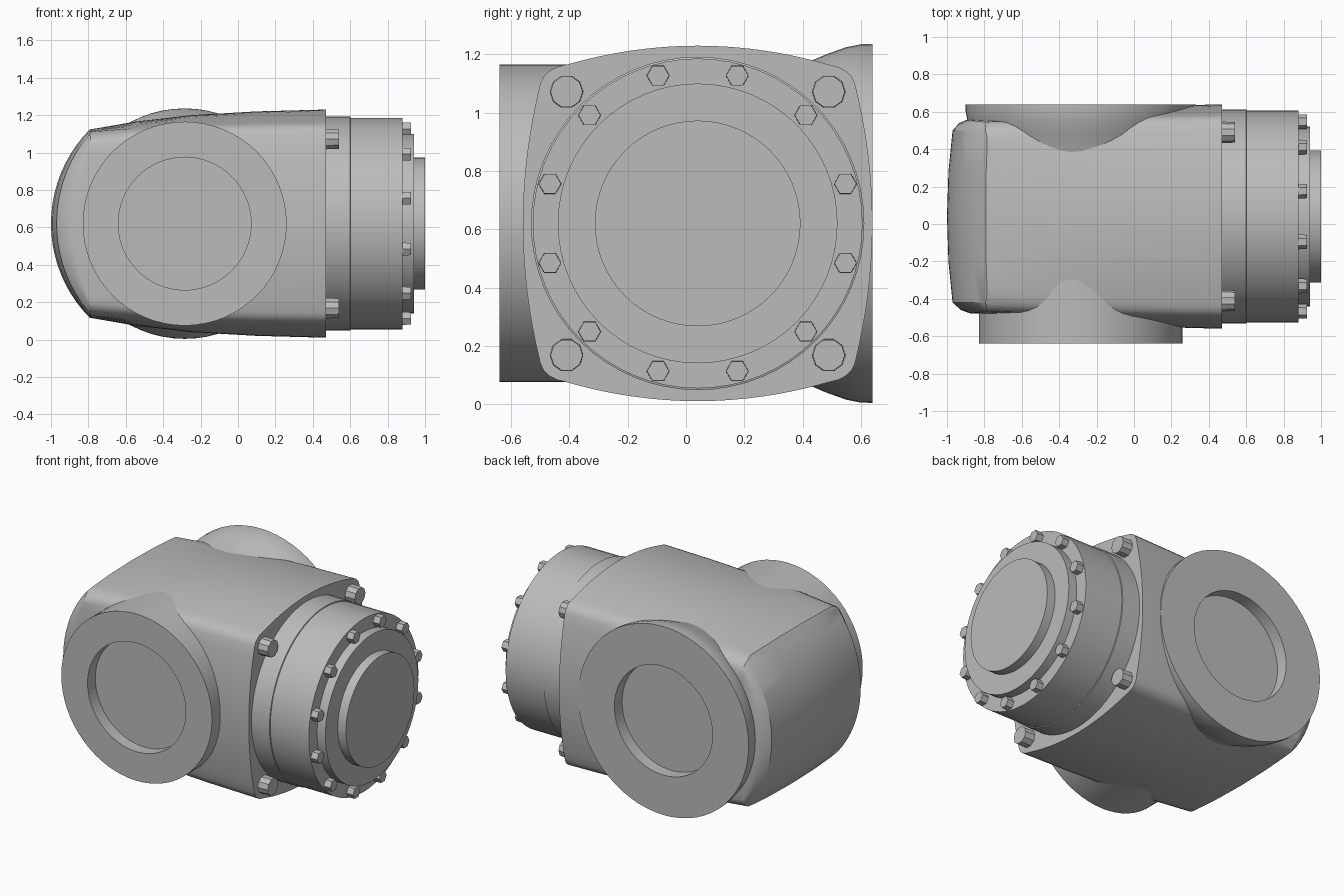
import bpy, bmesh, math
from mathutils import Vector

if "Cube" in bpy.data.objects:
    bpy.data.objects.remove(bpy.data.objects["Cube"], do_unlink=True)

grey = bpy.data.materials.new("cast_grey")
grey.use_nodes = True
COLOUR = (0.5, 0.5, 0.5, 1)
grey.diffuse_color = COLOUR
grey.node_tree.nodes["Principled BSDF"].inputs["Base Color"].default_value = COLOUR

AXIS_Y, AXIS_Z = 0.04, 0.62      # centre line of the body
PIPE_X = -0.285                  # centre of both side openings


def finish(name, bm, smooth=True):
    bmesh.ops.recalc_face_normals(bm, faces=bm.faces[:])
    mesh = bpy.data.meshes.new(name)
    bm.to_mesh(mesh)
    bm.free()
    mesh.materials.append(grey)
    ob = bpy.data.objects.new(name, mesh)
    bpy.context.collection.objects.link(ob)
    if smooth:
        smooth_object(ob)
    return ob


def activate(ob):
    bpy.ops.object.select_all(action='DESELECT')
    ob.select_set(True)
    bpy.context.view_layer.objects.active = ob


def smooth_object(ob):
    activate(ob)
    bpy.ops.object.shade_smooth_by_angle(angle=math.radians(30))


def lathe(name, profile, origin, direction, steps=64, smooth=True):
    """Spin (radius, height) points around an axis."""
    bm = bmesh.new()
    verts = [bm.verts.new((r, 0, h)) for r, h in profile]
    edges = [bm.edges.new(pair) for pair in zip(verts, verts[1:])]
    bmesh.ops.spin(bm, geom=verts + edges, cent=(0, 0, 0), axis=(0, 0, 1),
                   angle=math.tau, steps=steps)
    bmesh.ops.remove_doubles(bm, verts=bm.verts[:], dist=0.0001)
    rot = Vector(direction).to_track_quat('Z', 'Y').to_matrix().to_4x4()
    bm.transform(rot)
    bmesh.ops.translate(bm, verts=bm.verts[:], vec=origin)
    return finish(name, bm, smooth)


def loft(name, rings, smooth=True):
    bm = bmesh.new()
    rows = [[bm.verts.new(p) for p in ring] for ring in rings]
    n = len(rows[0])
    for a, b in zip(rows, rows[1:]):
        for i in range(n):
            j = (i + 1) % n
            bm.faces.new((a[i], a[j], b[j], b[i]))
    bm.faces.new(rows[0])
    bm.faces.new(rows[-1])
    return finish(name, bm, smooth)


def boolean(ob, cutter, operation):
    mod = ob.modifiers.new("cut", 'BOOLEAN')
    mod.operation, mod.object, mod.solver = operation, cutter, 'EXACT'
    activate(ob)
    bpy.ops.object.modifier_apply(modifier=mod.name)
    bpy.data.objects.remove(cutter, do_unlink=True)


def section(x, ys, zt, bulge_y, bulge_z):
    """Bulged square with rounded corners, at station x."""
    yc, zs = ys - 0.09, zt - 0.065
    side = [(ys + bulge_y * (1 - t * t), zs * t) for t in [i / 8 for i in range(9)]]
    corner = []
    for t in (0.25, 0.5, 0.75):
        a, b, c = (1 - t) ** 2, 2 * t * (1 - t), t * t
        corner.append((a * ys + b * (ys - 0.015) + c * yc,
                       a * zs + b * (zt - 0.012) + c * zt))
    top = [(yc * t, zt + bulge_z * (1 - t * t)) for t in [1 - i / 8 for i in range(9)]]
    quad = side + corner + top
    half = quad + [(-y, z) for y, z in reversed(quad[:-1])]
    loop = half + [(y, -z) for y, z in reversed(half[1:-1])]
    return [(x, AXIS_Y + y, AXIS_Z + z) for y, z in loop]


# Main housing, tapering towards its rounded end
body = loft("housing", [
    section(-1.1, 0.50, 0.485, 0.01, 0.005),
    section(-0.8, 0.505, 0.49, 0.015, 0.012),
    section(-0.55, 0.515, 0.51, 0.03, 0.035),
    section(-0.25, 0.525, 0.53, 0.045, 0.05),
    section(0.1, 0.535, 0.54, 0.055, 0.06),
    section(0.47, 0.54, 0.545, 0.06, 0.065)], smooth=False)

# Envelope that rounds off the closed end
envelope = []
for y, reach in ((-0.9, 0.5), (-0.5, 0.53), (-0.46, 0.64), (-0.42, 0.685), (-0.2, 0.707),
                 (0.04, 0.715), (0.28, 0.707), (0.5, 0.685), (0.54, 0.65), (0.59, 0.53), (0.9, 0.5)):
    arc = [math.pi / 2 + math.pi * i / 40 for i in range(41)]
    ring = [(PIPE_X + reach * math.cos(a), y, AXIS_Z + 0.715 * math.sin(a)) for a in arc]
    envelope.append(ring + [(1.2, y, AXIS_Z - 0.715), (1.2, y, AXIS_Z + 0.715)])
boolean(body, loft("end_envelope", envelope, smooth=False), 'INTERSECT')

# Side openings: plain pipe in front, flared flange behind
HOLE, FACE, FLOOR = 0.355, 0.64, 0.56
rim = [(HOLE, FACE), (HOLE, FLOOR), (0, FLOOR)]
openings = (("front_pipe", -1, [(0, 0.1), (0.545, 0.1), (0.545, FACE)]),
            ("back_flange", 1, [(0, 0.25), (0.52, 0.25), (0.53, 0.33), (0.55, 0.41),
                                (0.58, 0.48), (0.605, 0.55), (0.615, 0.6), (0.616, FACE)]))
for name, sign, outer in openings:
    cutter = lathe("recess_cutter", [(0, FLOOR - 0.02), (HOLE + 0.03, FLOOR - 0.02),
                                     (HOLE + 0.03, 0.8), (0, 0.8)],
                   (PIPE_X, 0, AXIS_Z), (0, sign, 0), smooth=False)
    boolean(body, cutter, 'DIFFERENCE')
    lathe(name, outer + rim, (PIPE_X, 0, AXIS_Z), (0, sign, 0))
smooth_object(body)

# Round cover with stepped end
lathe("cover", [(0, 0.4), (0.572, 0.4), (0.572, 0.6), (0.566, 0.602), (0.566, 0.88),
                (0.48, 0.88), (0.48, 0.94), (0.353, 0.94), (0.353, 1.0), (0, 1.0)],
      (0, AXIS_Y, AXIS_Z), (1, 0, 0))


def bolt(name, y, z, base, height, radius, sides):
    lathe(name, [(0, -0.02), (radius, -0.02), (radius * 0.95, height), (0, height)],
          (base, AXIS_Y + y, AXIS_Z + z), (1, 0, 0), sides, smooth=False)


# Bolts around the cover rim
for k in range(12):
    a = math.radians(15 + 30 * k)
    bolt(f"cover_bolt_{k + 1}", 0.525 * math.cos(a), 0.525 * math.sin(a), 0.88, 0.045, 0.04, 6)

# Large corner bolts on the housing face
for sy in (-1, 1):
    for sz in (-1, 1):
        side = "left" if sy > 0 else "right"
        level = "upper" if sz > 0 else "lower"
        bolt(f"corner_bolt_{level}_{side}", 0.45 * sy, 0.452 * sz, 0.47, 0.07, 0.058, 10)
